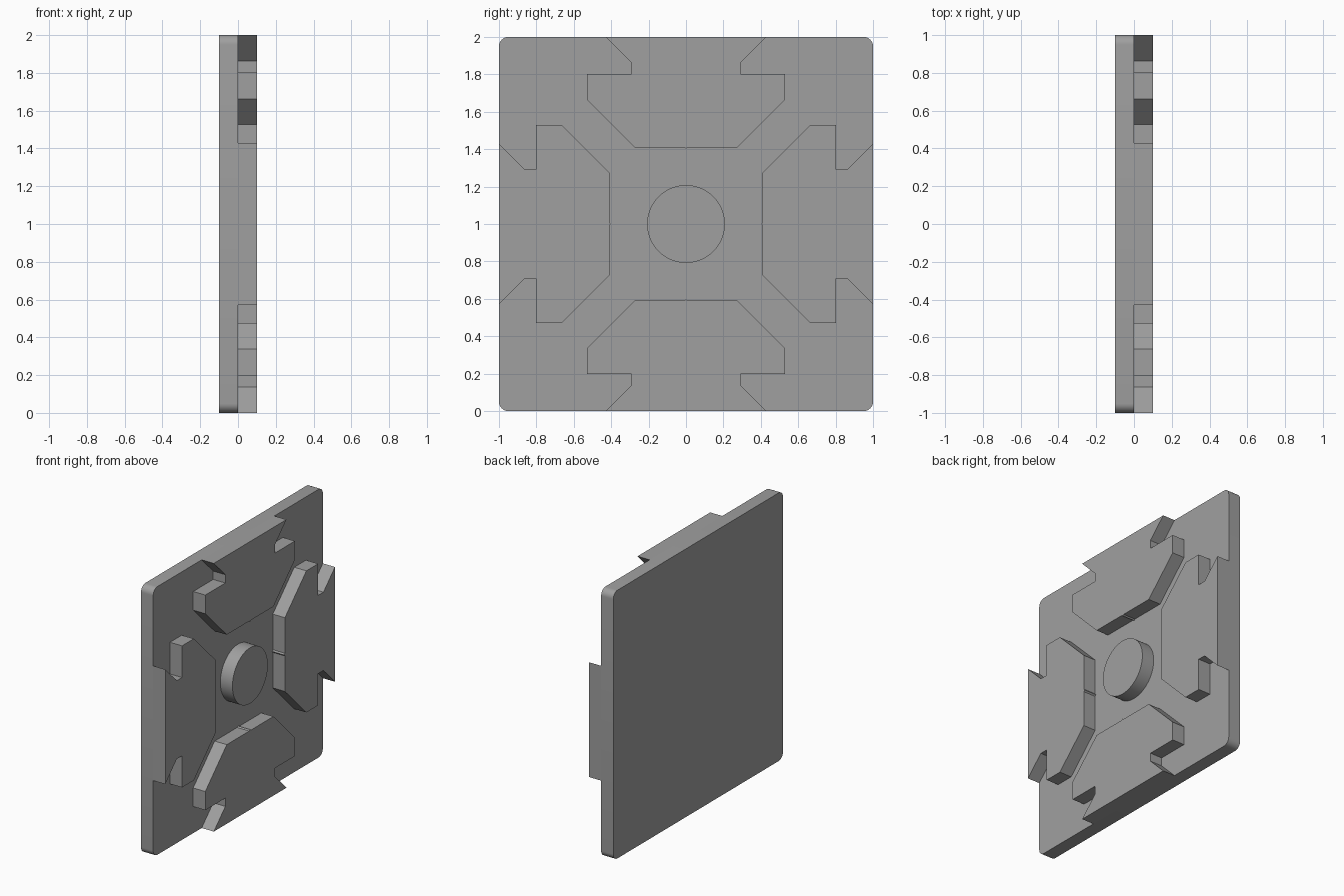
import bpy, math

if "Cube" in bpy.data.objects:
    bpy.data.objects.remove(bpy.data.objects["Cube"])

grey = bpy.data.materials.new("plain_grey")
grey.diffuse_color = (0.35, 0.35, 0.35, 1)
grey.use_nodes = True
grey.node_tree.nodes["Principled BSDF"].inputs["Base Color"].default_value = grey.diffuse_color


def extrude_profile(name, points, x0, x1):
    """Prism from a counter-clockwise (y, z) outline, running from x0 to x1."""
    n = len(points)
    verts = [(x, y, z + 1) for x in (x0, x1) for y, z in points]
    faces = [tuple(reversed(range(n))), tuple(range(n, 2 * n))]
    faces += [(i, (i + 1) % n, n + (i + 1) % n, n + i) for i in range(n)]
    mesh = bpy.data.meshes.new(name)
    mesh.from_pydata(verts, [], faces)
    mesh.materials.append(grey)
    ob = bpy.data.objects.new(name, mesh)
    bpy.context.collection.objects.link(ob)
    return ob


def smooth(ob):
    bpy.ops.object.select_all(action='DESELECT')
    ob.select_set(True)
    bpy.context.view_layer.objects.active = ob
    bpy.ops.object.shade_smooth_by_angle(angle=math.radians(30))


def arc(cy, cz, r, start, sweep, steps):
    return [(cy + r * math.cos(start + sweep * i / steps),
             cz + r * math.sin(start + sweep * i / steps)) for i in range(steps + 1)]


# Backing plate with rounded corners
R = 0.05
outline = []
for k, (sy, sz) in enumerate([(1, 1), (-1, 1), (-1, -1), (1, -1)]):
    outline += arc(sy * (1 - R), sz * (1 - R), R, k * math.pi / 2, math.pi / 2, 8)
smooth(extrude_profile("back_plate", outline, -0.1, 0))

# Central round boss
smooth(extrude_profile("centre_boss", arc(0, 0, 0.208, 0, 2 * math.pi, 64)[:-1], 0, 0.1))

# Four slot-shaped pads, each with a tiny ridge on its inner edge
half = [(0.01, 0.41), (0.275, 0.41), (0.528, 0.663), (0.528, 0.802),
        (0.292, 0.802), (0.292, 0.864), (0.428, 1.0)]
pad = [(0, 0.402)] + half + [(-y, z) for y, z in reversed(half)]
for name, c, s in [("top_pad", 1, 0), ("left_pad", 0, 1),
                   ("bottom_pad", -1, 0), ("right_pad", 0, -1)]:
    extrude_profile(name, [(y * c - z * s, y * s + z * c) for y, z in pad], 0, 0.1)
